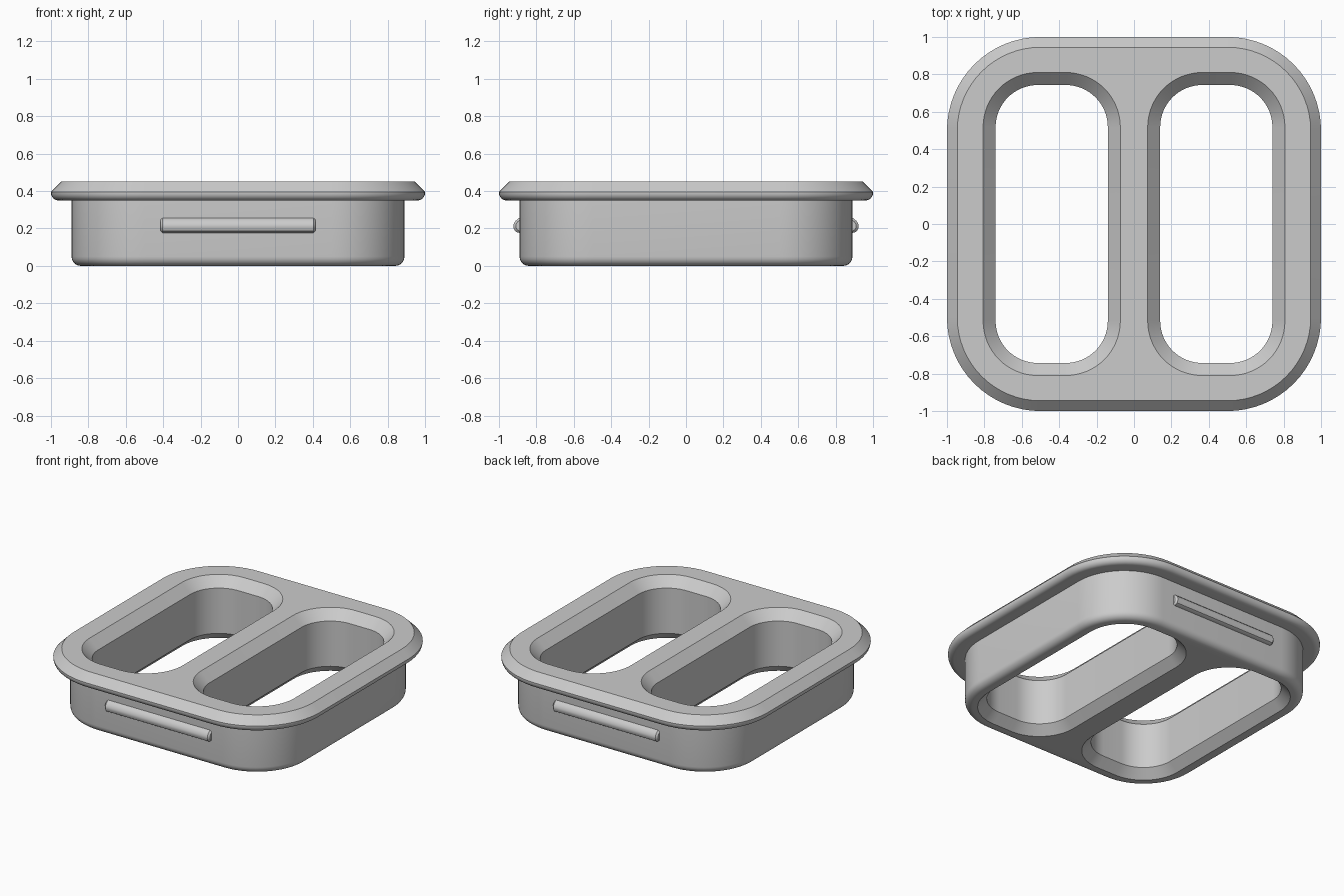
import bpy, bmesh
from math import sin, cos, pi, radians

cube = bpy.data.objects.get("Cube")
if cube:
    bpy.data.objects.remove(cube, do_unlink=True)

grey = bpy.data.materials.new("light grey")
grey.use_nodes = True
colour = (0.6, 0.6, 0.6, 1)
grey.diffuse_color = colour
grey.node_tree.nodes["Principled BSDF"].inputs["Base Color"].default_value = colour

STEPS = 16  # segments per rounded corner


def rounded_loop(bm, cx, hx, hy, r, z):
    """Closed ring of vertices along a rounded rectangle."""
    ring = []
    for i, (sx, sy) in enumerate([(1, 1), (-1, 1), (-1, -1), (1, -1)]):
        for k in range(STEPS + 1):
            a = (i + k / STEPS) * pi / 2
            ring.append(bm.verts.new((cx + sx * (hx - r) + r * cos(a),
                                      sy * (hy - r) + r * sin(a), z)))
    return ring


def loft(bm, rings):
    for a, b in zip(rings, rings[1:]):
        n = len(a)
        for i in range(n):
            j = (i + 1) % n
            bm.faces.new((a[i], a[j], b[j], b[i]))


def ring_edges(bm, ring):
    return [bm.edges.get((v, ring[i - 1])) for i, v in enumerate(ring)]


def finish(bm, name):
    bmesh.ops.recalc_face_normals(bm, faces=bm.faces[:])
    mesh = bpy.data.meshes.new(name)
    bm.to_mesh(mesh)
    bm.free()
    mesh.materials.append(grey)
    obj = bpy.data.objects.new(name, mesh)
    bpy.context.collection.objects.link(obj)
    bpy.ops.object.select_all(action='DESELECT')
    obj.select_set(True)
    bpy.context.view_layer.objects.active = obj
    bpy.ops.object.shade_smooth_by_angle(angle=radians(30))
    return obj


def fillet(half, z, r, n=6):
    """Profile points of a rounded lower edge ending at (half, z + r)."""
    return [(half - r + r * sin(k / n * pi / 2), z + r - r * cos(k / n * pi / 2))
            for k in range(n + 1)]


# Frame: rounded base, overhanging rim with a chamfered top edge
WALL, TOP, RIM_Z = 0.89, 0.45, 0.35
profile = fillet(WALL, 0, 0.05) + [(WALL, RIM_Z)] + fillet(1, RIM_Z, 0.04) + [(1, 0.395), (0.945, TOP)]
bm = bmesh.new()
outer = [rounded_loop(bm, 0, h, h, h - 0.5, z) for h, z in profile]
loft(bm, outer)
bottoms, tops = [outer[0]], [outer[-1]]

# Two long through openings, chamfered above and below
for side in (-1, 1):
    opening = [rounded_loop(bm, side * 0.44, 0.30 + g, 0.743 + g, 0.225 + g, z)
               for g, z in [(0.06, 0), (0, 0.06), (0, TOP - 0.067), (0.067, TOP)]]
    loft(bm, opening)
    bottoms.append(opening[0])
    tops.append(opening[-1])

# Flat top and bottom faces around the openings
for rings in (bottoms, tops):
    edges = [e for ring in rings for e in ring_edges(bm, ring)]
    bmesh.ops.triangle_fill(bm, edges=edges, use_beauty=True, use_dissolve=False)
finish(bm, "frame")

# Snap ribs on the front and back walls
rib_profile = [(0.87, 0.262), (0.895, 0.255), (0.912, 0.24), (0.922, 0.222),
               (0.923, 0.205), (0.915, 0.187), (0.90, 0.178), (0.87, 0.175)]
for side, name in ((-1, "front_rib"), (1, "back_rib")):
    bm = bmesh.new()
    rings = []
    for x, s in [(-0.415, 0.75), (-0.403, 1), (0.403, 1), (0.415, 0.75)]:
        rings.append([bm.verts.new((x, side * (0.87 + (y - 0.87) * s), 0.218 + (z - 0.218) * s))
                      for y, z in rib_profile])
    loft(bm, rings)
    bm.faces.new(rings[0])
    bm.faces.new(rings[-1])
    finish(bm, name)
